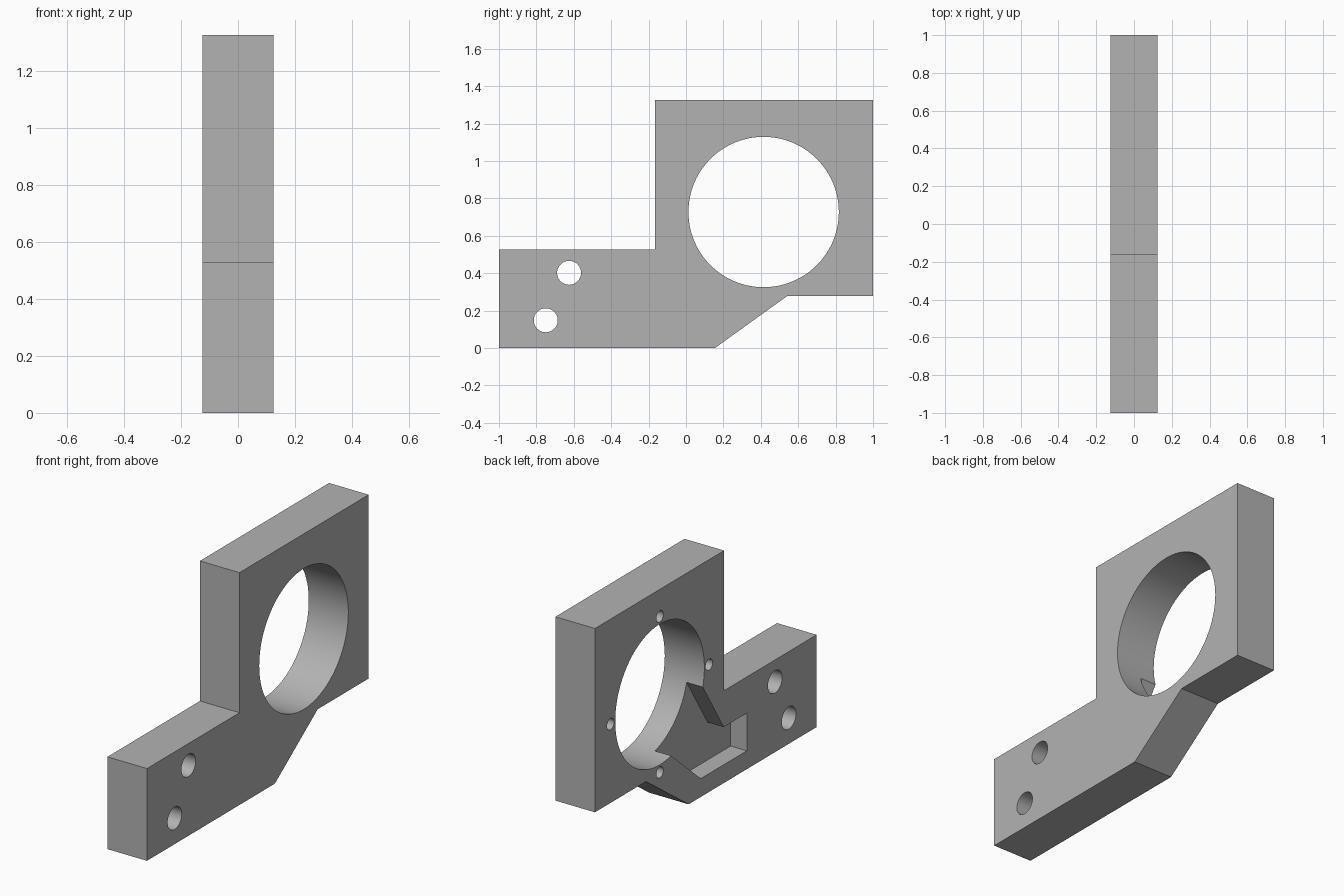
import bpy, bmesh, math

old = bpy.data.objects.get("Cube")
if old:
    bpy.data.objects.remove(old, do_unlink=True)

HALF = 0.125          # half the plate thickness
BORE = (0.415, 0.727)  # bore centre as (y, z)
BORE_R = 0.402

grey = bpy.data.materials.new("plain_grey")
grey.use_nodes = True
grey.diffuse_color = (0.45, 0.45, 0.45, 1)
grey.node_tree.nodes["Principled BSDF"].inputs["Base Color"].default_value = grey.diffuse_color


def extrude_profile(name, points, x0, x1):
    """Solid made by sweeping a (y, z) outline from x0 to x1."""
    bm = bmesh.new()
    face = bm.faces.new([bm.verts.new((x0, y, z)) for y, z in points])
    swept = bmesh.ops.extrude_face_region(bm, geom=[face])["geom"]
    verts = [v for v in swept if isinstance(v, bmesh.types.BMVert)]
    bmesh.ops.translate(bm, verts=verts, vec=(x1 - x0, 0, 0))
    bmesh.ops.recalc_face_normals(bm, faces=bm.faces)
    mesh = bpy.data.meshes.new(name)
    bm.to_mesh(mesh)
    bm.free()
    mesh.materials.append(grey)
    obj = bpy.data.objects.new(name, mesh)
    bpy.context.collection.objects.link(obj)
    return obj


def circle(centre, radius, sides):
    angles = [math.tau * i / sides for i in range(sides)]
    return [(centre[0] + radius * math.cos(a), centre[1] + radius * math.sin(a)) for a in angles]


def cut(target, points, x0, x1):
    """Remove a swept outline from the target."""
    cutter = extrude_profile("cutter", points, x0, x1)
    cutter.hide_render = True
    mod = target.modifiers.new("cut", "BOOLEAN")
    mod.operation = "DIFFERENCE"
    mod.solver = "EXACT"
    mod.object = cutter
    bpy.context.view_layer.objects.active = target
    bpy.ops.object.modifier_apply(modifier=mod.name)
    bpy.data.objects.remove(cutter, do_unlink=True)


# Plate: square head, low arm and sloped underside
bracket = extrude_profile("mounting_bracket", [
    (-1, 0), (0.155, 0), (0.54, 0.277), (1, 0.277),
    (1, 1.327), (-0.165, 1.327), (-0.165, 0.527), (-1, 0.527)], -HALF, HALF)

# Large bore and two bolt holes, right through
cut(bracket, circle(BORE, BORE_R, 96), -0.2, 0.2)
for centre in [(-0.625, 0.402), (-0.75, 0.148)]:
    cut(bracket, circle(centre, 0.064, 48), -0.2, 0.2)

# Shallow pocket opening into the bore
cut(bracket, [(-0.162, 0.32), (-0.37, 0.32), (-0.37, 0.105), (0.045, 0.105),
              (0.365, 0.383), (0.077, 0.70)], -0.2, -HALF + 0.102)

# Four blind screw holes around the bore
for i in range(4):
    a = i * math.pi / 2
    centre = (BORE[0] + 0.445 * math.cos(a), BORE[1] + 0.445 * math.sin(a))
    cut(bracket, circle(centre, 0.032, 24), -0.2, 0.0)

# Smooth bores, crisp edges
bpy.ops.object.select_all(action="DESELECT")
bracket.select_set(True)
bpy.context.view_layer.objects.active = bracket
bpy.ops.object.shade_smooth_by_angle(angle=math.radians(30))
